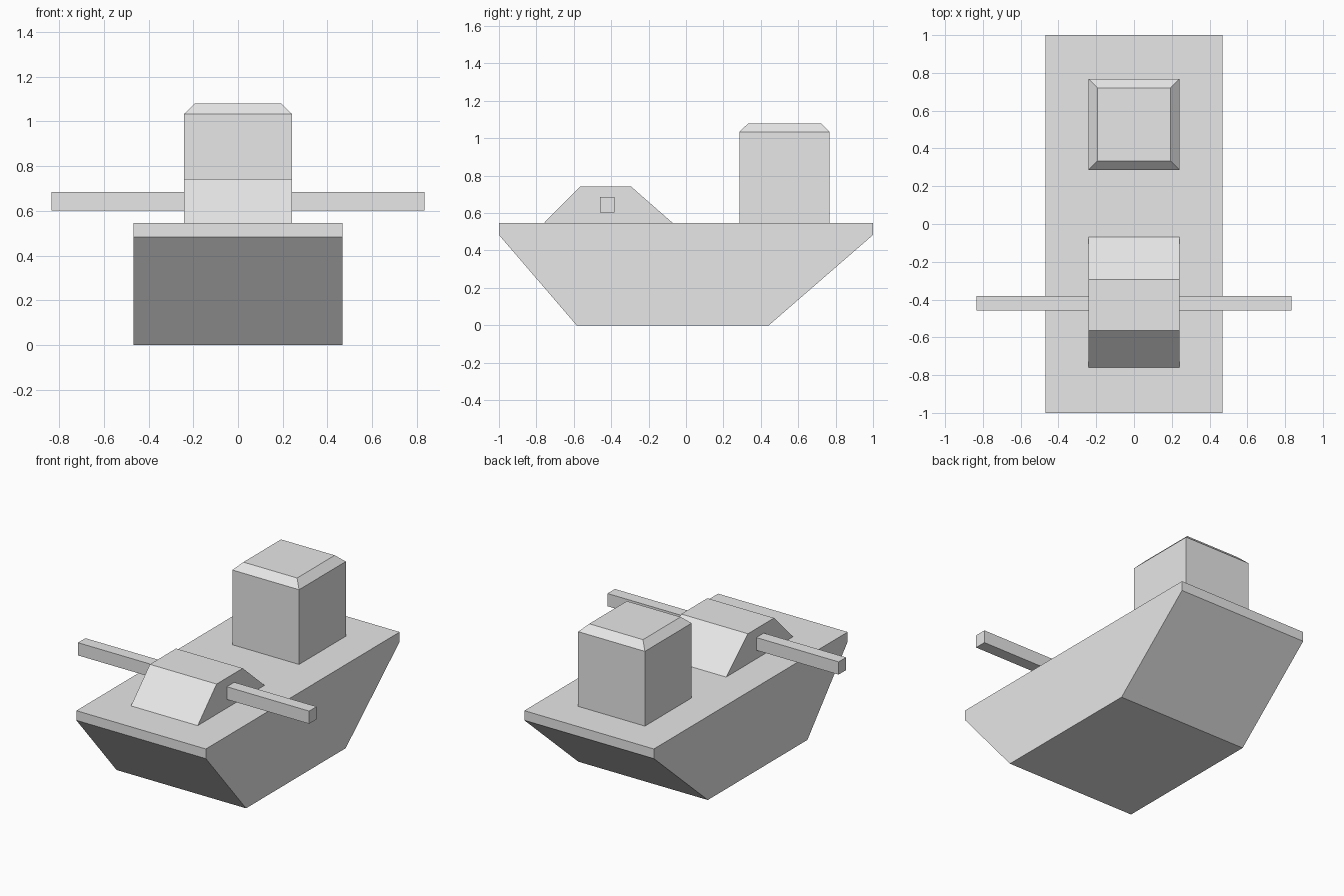
import bpy, bmesh

if "Cube" in bpy.data.objects:
    bpy.data.objects.remove(bpy.data.objects["Cube"])

grey = bpy.data.materials.new("light grey")
grey.diffuse_color = (0.8, 0.8, 0.8, 1)
grey.use_nodes = True
grey.node_tree.nodes["Principled BSDF"].inputs["Base Color"].default_value = grey.diffuse_color


def finish(name, bm):
    bmesh.ops.recalc_face_normals(bm, faces=bm.faces[:])
    mesh = bpy.data.meshes.new(name)
    bm.to_mesh(mesh)
    bm.free()
    mesh.materials.append(grey)
    obj = bpy.data.objects.new(name, mesh)
    bpy.context.collection.objects.link(obj)
    return obj


def side_profile(name, points, x0, x1):
    """Extrude a closed (y, z) profile across x."""
    bm = bmesh.new()
    face = bm.faces.new([bm.verts.new((x0, y, z)) for y, z in points])
    ext = bmesh.ops.extrude_face_region(bm, geom=[face])
    verts = [v for v in ext["geom"] if isinstance(v, bmesh.types.BMVert)]
    bmesh.ops.translate(bm, verts=verts, vec=(x1 - x0, 0, 0))
    return finish(name, bm)


# Hull with raked bow and stern
side_profile("hull", [(-0.585, 0), (0.443, 0), (1, 0.483), (1, 0.546),
                      (-1, 0.546), (-1, 0.483)], -0.468, 0.468)

# Sloped housing on the front deck
side_profile("gun_housing", [(-0.76, 0.546), (-0.07, 0.546),
                             (-0.295, 0.743), (-0.565, 0.743)], -0.241, 0.241)

# Bars sticking out to both sides of the housing
for side, name in ((-1, "left_bar"), (1, "right_bar")):
    side_profile(name, [(-0.459, 0.602), (-0.382, 0.602),
                        (-0.382, 0.685), (-0.459, 0.685)], side * 0.235, side * 0.835)

# Rear tower with a chamfered roof
bm = bmesh.new()
rings = []
for half, z in ((0.241, 0.546), (0.241, 1.034), (0.194, 1.08)):
    rings.append([bm.verts.new((sx * half, 0.527 + sy * half, z))
                  for sx, sy in ((-1, -1), (1, -1), (1, 1), (-1, 1))])
for low, high in zip(rings, rings[1:]):
    for i in range(4):
        j = (i + 1) % 4
        bm.faces.new((low[i], low[j], high[j], high[i]))
bm.faces.new(rings[0])
bm.faces.new(rings[-1])
finish("tower", bm)
